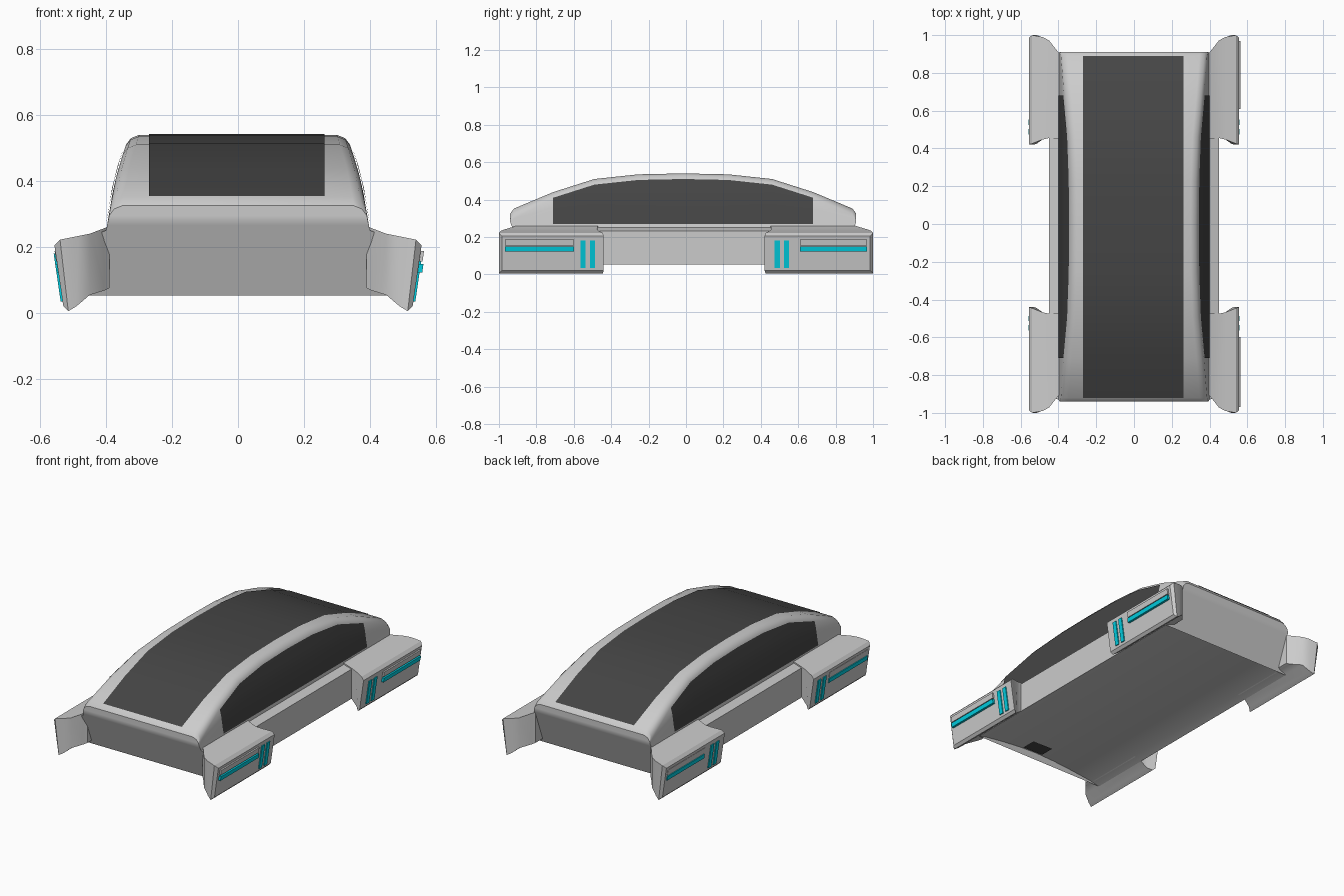
import bpy, bmesh, math
from mathutils import Vector

if "Cube" in bpy.data.objects:
    bpy.data.objects.remove(bpy.data.objects["Cube"])


def material(name, rgb):
    m = bpy.data.materials.new(name)
    m.diffuse_color = (*rgb, 1)
    m.use_nodes = True
    m.node_tree.nodes["Principled BSDF"].inputs["Base Color"].default_value = m.diffuse_color
    return m


DARK = material("dark_glass", (0.06, 0.06, 0.06))
CYAN = material("cyan_light", (0.0, 0.62, 0.75))


def make(name, verts, faces, mat=None, out=None, smooth=None):
    bm = bmesh.new()
    vs = [bm.verts.new(v) for v in verts]
    for f in faces:
        bm.faces.new([vs[i] for i in f])
    bmesh.ops.recalc_face_normals(bm, faces=bm.faces)
    if out:  # open panels: face outward
        bm.normal_update()
        if sum((f.normal for f in bm.faces), Vector()).dot(Vector(out)) < 0:
            bmesh.ops.reverse_faces(bm, faces=bm.faces)
    me = bpy.data.meshes.new(name)
    bm.to_mesh(me)
    bm.free()
    if smooth:
        me.shade_smooth()
        me.set_sharp_from_angle(angle=math.radians(smooth))
    if mat:
        me.materials.append(mat)
    ob = bpy.data.objects.new(name, me)
    bpy.context.collection.objects.link(ob)
    return ob


def grid_faces(rows, cols, closed=False):
    n = cols if closed else cols - 1
    return [(r * cols + c, r * cols + (c + 1) % cols,
             (r + 1) * cols + (c + 1) % cols, (r + 1) * cols + c)
            for r in range(rows - 1) for c in range(n)]


def lerp_table(table, t):
    for (a, va), (b, vb) in zip(table, table[1:]):
        if t <= b:
            return va + (vb - va) * (t - a) / (b - a)
    return table[-1][1]


# Side curve of the cabin: height -> half width
SIDE = [(.25, .40), (.30, .39), (.37, .38), (.45, .36), (.51, .34), (.54, .32)]
# Roof arch: distance from middle -> height
HALF = [(0, .54), (.24, .535), (.475, .51), (.695, .44), (.905, .352), (.925, .325)]
MID = -.015
STATIONS = [(MID - d, z) for d, z in reversed(HALF)] + [(MID + d, z) for d, z in HALF[1:]]


def width(z):
    return lerp_table(SIDE, z)


# Body shell: cross-sections lofted along y, with the ends tucked in underneath
verts = []
for i, (y, zt) in enumerate(STATIONS):
    zs = zt - .03
    half = [(.13, .111), (.27, .093), (.40, .07), (.45, .052), (.45, .233), (.40, .25)]
    half += [(width(z), z) for z in (.25 + (zs - .25) * k / 3 for k in (1, 2, 3))]
    half += [(width(zs) - .015, zt - .01), (width(zs) - .04, zt)]
    ring = [(0, .118)] + half + [(-x, z) for x, z in reversed(half)]
    end = i in (0, 1, len(STATIONS) - 2, len(STATIONS) - 1)
    for x, z in ring:
        tuck = .07 * max(0, .28 - z) / .18 if end else 0
        verts.append((x, y - math.copysign(tuck, y), z))
n = len(ring)
R = len(STATIONS)
faces = grid_faces(R, n, True)
# End caps: strips joining left and right points
for base in (0, (R - 1) * n):
    faces.append((base, base + 1, base + n - 1))
    for k in range(1, n // 2):
        faces.append((base + k, base + k + 1, base + n - k - 1, base + n - k))
make("body_shell", verts, faces, smooth=35)

# Roof glass running over the whole arch
rows = STATIONS[1:-1]
make("roof_glass", [(x, y, z + .003) for y, z in rows for x in (-.27, .263)],
     grid_faces(len(rows), 2), DARK, (0, 0, 1), 30)

# Side windows under the arch
rows = STATIONS[2:-2]
for s, side in ((1, "right"), (-1, "left")):
    v = []
    for y, zt in rows:
        for k in range(5):
            z = .27 + (zt - .03 - .27) * k / 4
            v.append((s * (width(z) + .004), y, z))
    make(side + "_window", v, grid_faces(len(rows), 5), DARK, (s, 0, 0), 30)

# Small dark plate on the underside near the front
make("belly_plate", [(-.03, -.77, .11), (.11, -.77, .108), (.11, -.86, .108), (-.03, -.86, .11)],
     [(0, 1, 2, 3)], DARK, (0, 0, -1))

# Corner pods: columns of (top x, top z, bottom x, bottom z, outer y, inner y)
COLS = [(.39, .262, .39, .075, .90, .45), (.405, .257, .405, .068, .915, .453),
        (.45, .24, .45, .054, .972, .455), (.485, .233, .49, .02, .99, .447),
        (.54, .222, .515, .005, 1.0, .425), (.557, .205, .53, .02, .985, .42)]


def pod(name, sx, sy):
    v = []
    for xt, zt, xb, zb, yo, yi in COLS:
        if sy < 0:
            yi += .02
        v += [(sx * xt, sy * yo, zt), (sx * xt, sy * yi, zt),
              (sx * xb, sy * yi, zb), (sx * xb, sy * yo, zb)]
    last = len(v) - 4
    f = grid_faces(len(COLS), 4, True) + [(0, 1, 2, 3), tuple(range(last, last + 4))]
    make(name, v, f, smooth=28)


def trim(name, sx, y0, y1, z0, z1, depth, mat):
    # Thin bar following the tilted outer face of a pod
    v = [(sx * (.53 + .027 * (z - .02) / .185 + d), y, z)
         for d in (-.01, depth) for y, z in ((y0, z0), (y1, z0), (y1, z1), (y0, z1))]
    make(name, v, grid_faces(2, 4, True) + [(0, 1, 2, 3), (4, 5, 6, 7)], mat)


for sx, side in ((1, "right"), (-1, "left")):
    bar = .014 if sx > 0 else .006
    for sy, end in ((1, "back"), (-1, "front")):
        tag = end + "_" + side
        pod(tag + "_pod", sx, sy)
        shift = 0 if sy > 0 else -.012
        # Horizontal light with a grey ledge above, and two upright lights
        a, b = sorted((sy * .61 - shift, sy * .968))
        trim(tag + "_long_light", sx, a, b, .122, .148, bar, CYAN)
        trim(tag + "_ledge", sx, a, b, .155, .187, bar - .004, None)
        for k, c in enumerate((.488, .538)):
            c = sy * c + shift
            trim(f"{tag}_upright_light_{k + 1}", sx, c - .014, c + .014, .035, .18, .006, CYAN)
